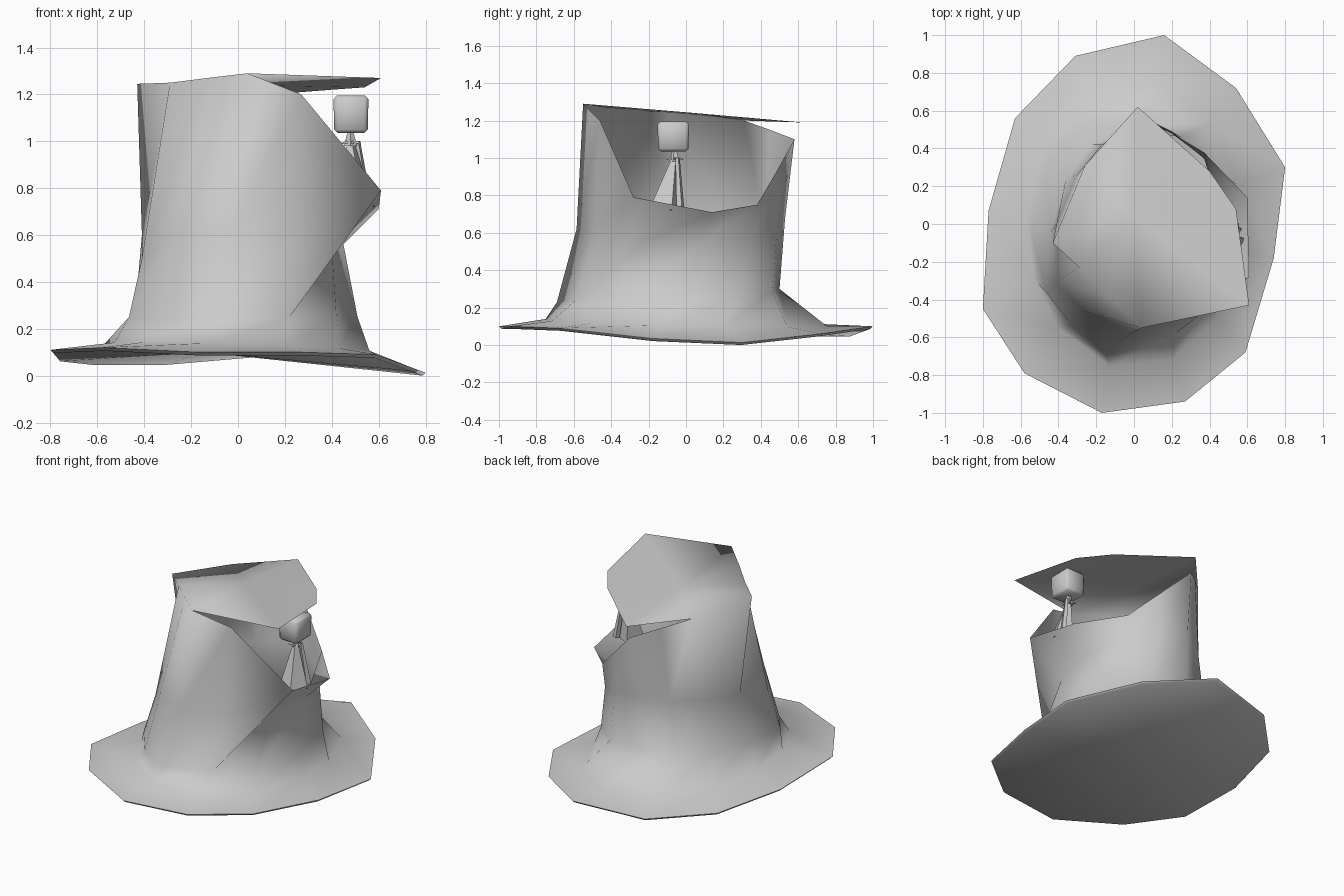
import bpy
import bmesh
import math
from mathutils import Vector

cube = bpy.data.objects.get("Cube")
if cube:
    bpy.data.objects.remove(cube, do_unlink=True)

# One plain grey for everything
grey = bpy.data.materials.new("soft_grey")
grey.use_nodes = True
colour = (0.6, 0.6, 0.6, 1)
grey.diffuse_color = colour
grey.node_tree.nodes["Principled BSDF"].inputs["Base Color"].default_value = colour


def finish(name, bm, smooth_angle):
    """Turn a bmesh into a named, shaded object."""
    mesh = bpy.data.meshes.new(name)
    bm.to_mesh(mesh)
    bm.free()
    mesh.materials.append(grey)
    obj = bpy.data.objects.new(name, mesh)
    bpy.context.collection.objects.link(obj)
    bpy.ops.object.select_all(action="DESELECT")
    obj.select_set(True)
    bpy.context.view_layer.objects.active = obj
    bpy.ops.object.shade_smooth_by_angle(angle=math.radians(smooth_angle))
    return obj


def base_ring(guide, rx, ry):
    """Oval where the crown flares into the brim, in the guide's directions."""
    ring = []
    for p in guide:
        d = Vector((p[0] / rx, p[1] / ry)).normalized()
        x, y = rx * d.x, ry * d.y
        ring.append((x, y, .12 - .03 * x - .02 * y))
    return ring


def bridge(bm, lower, upper, skip=None):
    """Join two equal rings of vertices with quads."""
    count = len(lower)
    for i in range(count):
        j = (i + 1) % count
        if i != skip:
            bm.faces.new((lower[i], lower[j], upper[j], upper[i]))


def fan(bm, centre, ring):
    """Close a ring with triangles around a centre point."""
    hub = bm.verts.new(centre)
    for i in range(len(ring)):
        bm.faces.new((hub, ring[i], ring[(i + 1) % len(ring)]))


# Uneven rings of the hat, counterclockwise from the front
brim_edge = [(-.17, -1, .1), (.27, -.94, .1), (.59, -.68, .09), (.74, -.18, .035),
             (.8, .3, .013), (.54, .72, .06), (.16, 1, .1), (-.31, .89, .06),
             (-.63, .56, .06), (-.77, .07, .075), (-.8, -.45, .11), (-.58, -.79, .12)]
foot_ring = [(-.15, -.69, .23), (.22, -.58, .25), (.42, -.38, .25), (.51, 0, .25),
             (.45, .28, .26), (.25, .46, .29), (0, .5, .3), (-.22, .42, .3),
             (-.36, .24, .28), (-.44, -.04, .26), (-.465, -.36, .25), (-.33, -.54, .23)]
waist = [(-.03, -.585, .62), (.27, -.49, .62), (.4, -.22, .55), (.45, .1, .56),
         (.37, .35, .58), (.2, .49, .65), (.01, .53, .68), (-.17, .42, .65),
         (-.3, .26, .63), (-.41, 0, .6), (-.41, -.31, .5), (-.27, -.46, .6)]
crown_rim = [(.04, -.55, 1.29), (.27, -.46, 1.2), (.61, -.28, .79), (.6, .14, .71),
             (.37, .38, .75), (.2, .48, .92), (.02, .58, 1.1), (-.12, .45, 1.15),
             (-.26, .31, 1.2), (-.43, -.1, 1.245), (-.29, -.23, 1.25), (-.13, -.39, 1.27)]

# Hat: underside, brim, flared foot and crown wall in one skin
bm = bmesh.new()
rings = [
    [(x * .985, y * .985, max(z - .014, 0)) for x, y, z in brim_edge],
    brim_edge,
    base_ring(brim_edge, .57, .77),
    foot_ring,
    waist,
    crown_rim,
]
verts = [[bm.verts.new(p) for p in ring] for ring in rings]
for level, (lower, upper) in enumerate(zip(verts, verts[1:])):
    bridge(bm, lower, upper, skip=1 if level >= 3 else None)
fan(bm, (-.15, -.1, .1), verts[0][::-1])

# Slanting fold at the front left, from the foot up to the torn corner
foot, mid, top = verts[3:]
for tri in ((foot[1], foot[2], mid[2]), (foot[1], mid[2], top[2]),
            (foot[1], top[2], mid[1]), (mid[1], top[2], top[1])):
    bm.faces.new(tri)

# Lid: growing out of the crown's right side, gaping on the left
free_edge = [(.61, -.43, 1.27), (.54, .08, 1.23), (.4, .28, 1.22), (.02, .62, 1.19)]
fan(bm, (0, .05, 1.24), [top[0]] + [bm.verts.new(p) for p in free_edge] + top[8:])
finish("top_hat", bm, 100)


def taper(name, start, end, r_start, r_end, sides=4):
    """A tapered low-poly rod between two points."""
    a, b = Vector(start), Vector(end)
    bm = bmesh.new()
    bmesh.ops.create_cone(bm, cap_ends=True, segments=sides, radius1=r_start,
                          radius2=r_end, depth=(b - a).length)
    turn = (b - a).to_track_quat("Z", "Y")
    for v in bm.verts:
        v.co = turn @ v.co + (a + b) / 2
    return finish(name, bm, 30)


# Little figure peeping out of the gap
bm = bmesh.new()
bmesh.ops.create_cube(bm, size=1)
for v in bm.verts:
    narrow = 0.95 if v.co.z < 0 else 1
    v.co = Vector((v.co.x * .15 * narrow, v.co.y * .17 * narrow, v.co.z * .16))
    v.co += Vector((.482, -.068, 1.115))
bmesh.ops.bevel(bm, geom=bm.edges[:], offset=.015, segments=1, affect="EDGES")
finish("figure_head", bm, 50)

neck = Vector((.48, -.06, 1.0))
taper("figure_body", (.5, -.11, .72), neck, .09, .015)
taper("figure_neck", neck - Vector((0, 0, .02)), (.48, -.06, 1.05), .03, .01, 5)
taper("figure_arm", (.51, -.045, 1.0), (.55, -.03, .73), .012, .022)
for i in range(5):
    angle = i * math.tau / 5
    tip = neck + Vector((.045 * math.cos(angle), .045 * math.sin(angle), -.01))
    taper(f"collar_point_{i + 1}", neck, tip, .012, .003, 3)
